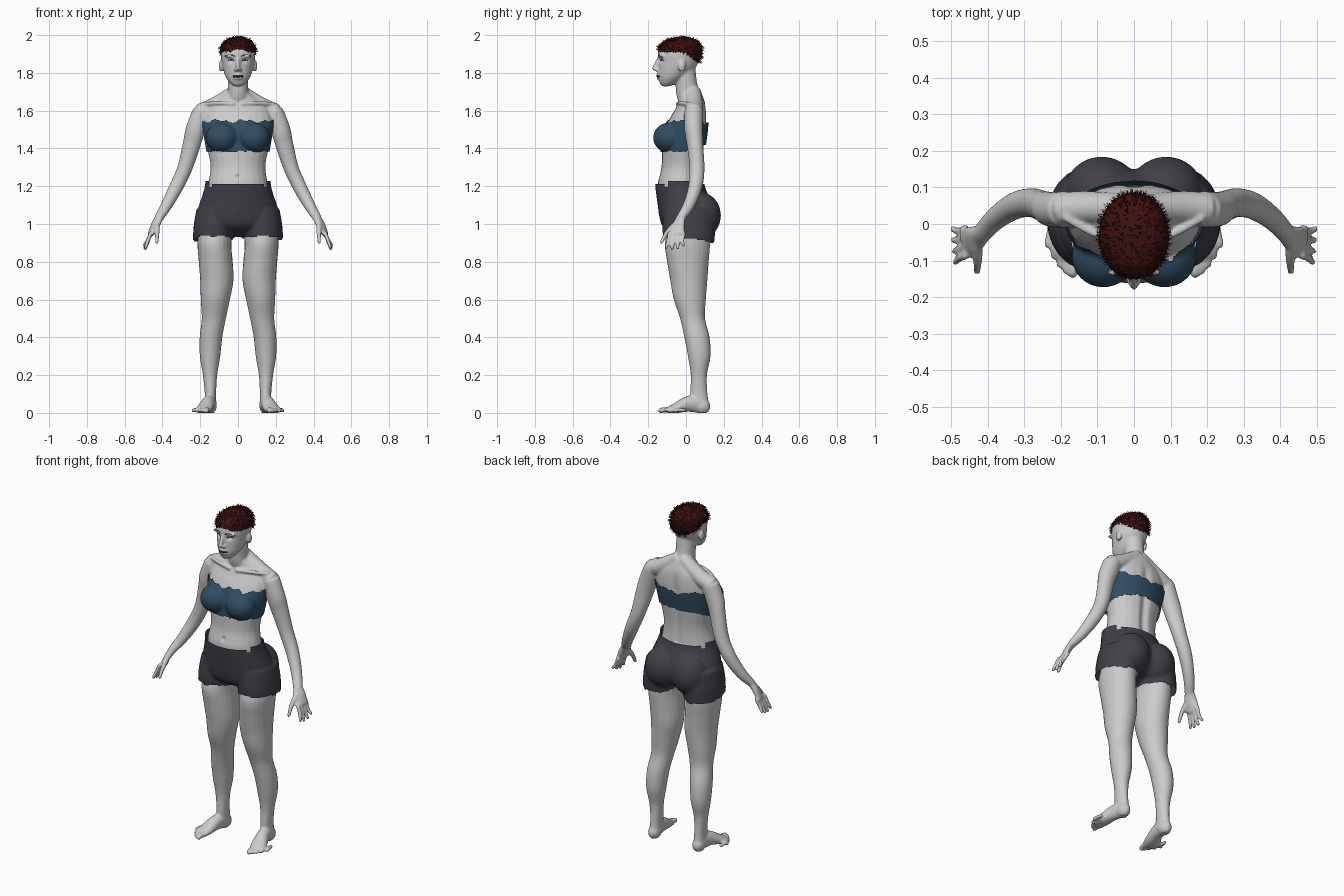
import bpy
import bmesh
import random
from math import sin, cos, pi, exp
from mathutils import Vector, Quaternion, Matrix
from mathutils.bvhtree import BVHTree

random.seed(4)
if "Cube" in bpy.data.objects:
    bpy.data.objects.remove(bpy.data.objects["Cube"])


def material(name, rgb):
    mat = bpy.data.materials.new(name)
    mat.use_nodes = True
    mat.diffuse_color = (*rgb, 1)
    mat.node_tree.nodes["Principled BSDF"].inputs["Base Color"].default_value = (*rgb, 1)
    return mat


SKIN = material("pale grey skin", (0.6, 0.6, 0.6))
CHARCOAL = material("charcoal cloth", (0.055, 0.05, 0.065))
BLUE = material("slate blue cloth", (0.03, 0.075, 0.125))
HAIR = material("dark red hair", (0.05, 0.006, 0.006))
DARK = material("near black", (0.012, 0.008, 0.008))


def spline(rows, steps=5):
    """Smoothly interpolate rows of numbers."""
    rows = [Vector(r) for r in rows]
    out = []
    for i in range(len(rows) - 1):
        a, b = rows[max(i - 1, 0)], rows[i]
        c, d = rows[i + 1], rows[min(i + 2, len(rows) - 1)]
        for k in range(steps):
            t = k / steps
            out.append(b + (c - a) * t / 2 + (a - b * 2.5 + c * 2 - d / 2) * t ** 2
                       + ((b - c) * 1.5 + (d - a) / 2) * t ** 3)
    return out + [rows[-1]]


def loft(bm, rows, flat=False, side=1, sides=24):
    """Closed tube through rows of (x, y, z, half width, half depth)."""
    rows = spline(rows)
    rings, ends = [], []
    for i, r in enumerate(rows):
        centre = Vector(r[:3])
        way = Vector(rows[min(i + 1, len(rows) - 1)][:3]) - Vector(rows[max(i - 1, 0)][:3])
        turn = Quaternion() if flat else way.to_track_quat('Z', 'Y')
        ring = []
        for k in range(sides):
            a = 2 * pi * k / sides
            p = centre + turn @ Vector((cos(a) * r[3], sin(a) * r[4], 0))
            ring.append(bm.verts.new((p.x * side, p.y, p.z)))
        rings.append(ring)
        ends.append((centre, way.normalized() * min(r[3], r[4]) * (0.3 if flat else 0.8)))
    for a, b in zip(rings, rings[1:]):
        for k in range(sides):
            n = (k + 1) % sides
            bm.faces.new((a[k], a[n], b[n], b[k]))
    for ring, (c, d), sign in ((rings[0], ends[0], -1), (rings[-1], ends[-1], 1)):
        p = c + d * sign
        tip = bm.verts.new((p.x * side, p.y, p.z))
        for k in range(sides):
            bm.faces.new((ring[k], ring[(k + 1) % sides], tip))


def ball(bm, centre, size):
    m = Matrix.Translation(centre) @ Matrix.Diagonal((*size, 1))
    bmesh.ops.create_uvsphere(bm, u_segments=24, v_segments=16, radius=1, matrix=m)


def slabs(rows, grow=0.0):
    """Rows of (height, front, back, half width) to loft rows."""
    return [(0, (f + b) / 2, z, w + grow, (b - f) / 2 + grow) for z, f, b, w in rows]


def finish(bm, name, mat, voxel=0, smooth=4):
    bmesh.ops.recalc_face_normals(bm, faces=bm.faces)
    mesh = bpy.data.meshes.new(name)
    bm.to_mesh(mesh)
    bm.free()
    obj = bpy.data.objects.new(name, mesh)
    bpy.context.scene.collection.objects.link(obj)
    if voxel:
        rem = obj.modifiers.new("blend", 'REMESH')
        rem.mode, rem.voxel_size = 'VOXEL', voxel
        sm = obj.modifiers.new("soften", 'SMOOTH')
        sm.factor, sm.iterations = 0.5, smooth
        dg = bpy.context.evaluated_depsgraph_get()
        obj.data = bpy.data.meshes.new_from_object(obj.evaluated_get(dg))
        obj.modifiers.clear()
    obj.data.materials.clear()
    obj.data.materials.append(mat)
    obj.data.shade_smooth()
    return obj


def trim(obj, keep):
    """Drop the faces whose centre fails the rule."""
    bm = bmesh.new()
    bm.from_mesh(obj.data)
    gone = [f for f in bm.faces if not keep(f.calc_center_median())]
    bmesh.ops.delete(bm, geom=gone, context='FACES')
    bm.to_mesh(obj.data)
    bm.free()


TORSO = [(1, -.08, .1, .14), (1.1, -.12, .105, .165), (1.2, -.15, .088, .16), (1.3, -.13, .085, .145),
         (1.4, -.125, .095, .162), (1.5, -.11, .108, .178), (1.56, -.085, .11, .182),
         (1.62, -.05, .105, .16), (1.66, -.035, .095, .11), (1.7, -.04, .08, .055)]
HEAD = [(1.732, -.13, -.08, .026), (1.748, -.14, -.045, .045), (1.78, -.146, 0, .066),
        (1.82, -.147, .045, .079), (1.86, -.146, .068, .087), (1.9, -.149, .08, .091),
        (1.94, -.14, .078, .086), (1.967, -.115, .062, .068), (1.982, -.08, .035, .043)]
LEG = [(.115, .02, 1, .095, .105), (.125, .008, .9, .09, .12), (.118, .01, .8, .09, .11),
       (.112, .015, .7, .088, .098), (.12, .02, .6, .077, .085), (.128, .035, .5, .064, .066),
       (.143, .058, .4, .06, .067), (.148, .07, .3, .054, .06), (.148, .068, .2, .038, .043),
       (.146, .068, .1, .03, .046), (.147, .075, .03, .034, .05)]
ARM = [(.19, .04, 1.595, .05, .05), (.225, .04, 1.5, .048, .052), (.246, .048, 1.42, .042, .048),
       (.28, .058, 1.3, .04, .04), (.325, .05, 1.2, .037, .037), (.378, .015, 1.1, .031, .03),
       (.42, -.03, 1.03, .026, .021)]


def breasts(bm, grow):
    for s in (1, -1):
        ball(bm, (s * .084, -.09, 1.457), (.08 + grow, .077 + grow, .073 + grow))


# Skin: torso, neck, head and limbs blended into one surface
bm = bmesh.new()
loft(bm, slabs(TORSO), flat=True)
loft(bm, slabs(HEAD), flat=True)
loft(bm, slabs([(1.62, -.03, .09, .07), (1.68, -.05, .08, .056), (1.74, -.055, .06, .054),
                (1.82, -.06, .05, .055)]), flat=True)
breasts(bm, -.004)
loft(bm, [(0, -.143, 1.875, .009, .01), (0, -.158, 1.845, .01, .012), (0, -.17, 1.82, .013, .012)])
ball(bm, (0, -.146, 1.79), (.026, .011, .008))
ball(bm, (0, -.145, 1.772), (.024, .011, .008))
for s in (1, -1):
    ball(bm, (s * .012, -.155, 1.815), (.01, .012, .008))
    ball(bm, (s * .09, -.022, 1.836), (.012, .02, .031))
    ball(bm, (s * .04, -.132, 1.889), (.034, .014, .008))
    loft(bm, [(.01, .04, 1.7, .04, .04), (.12, .045, 1.627, .045, .045), (.2, .04, 1.59, .047, .047)], side=s)
    loft(bm, [(.02, -.045, 1.635, .01, .01), (.1, -.03, 1.64, .01, .01), (.19, .02, 1.635, .012, .012)], side=s)
    loft(bm, LEG, flat=True, side=s)
    loft(bm, ARM, side=s)
    # Hand
    loft(bm, [(.415, -.025, 1.04, .025, .02), (.44, -.042, .99, .038, .018), (.462, -.05, .945, .042, .014)], side=s)
    for k in range(4):
        y = -.086 + .025 * k
        drop = .065 + .02 * sin((k + .7) * .85)
        loft(bm, [(.46, y, .955, .011, .011), (.478, y - .008, .947 - drop / 2, .0105, .0105),
                  (.49 + .003 * k, y - .02 + .006 * k, .95 - drop, .0085, .0085)], side=s, sides=12)
    loft(bm, [(.43, -.055, 1, .016, .016), (.428, -.1, .955, .013, .013),
              (.43, -.132, .9, .009, .009)], side=s, sides=12)
    # Foot
    ball(bm, (s * .147, .085, .035), (.034, .044, .042))
    loft(bm, [(.147, .07, .05, .032, .05), (.158, .01, .047, .036, .042), (.175, -.05, .026, .044, .028),
              (.19, -.09, .014, .045, .018)], side=s)
    for k in range(5):
        x, y = .165 + .017 * k, -.14 + .004 * k * (k + 1)
        r = .014 if k == 0 else .0105
        loft(bm, [(x - .008, y + .055, .014, r, r), (x, y + .02, .016, r, r), (x + .003, y, .01, r, r)],
             side=s, sides=12)
body = finish(bm, "body", SKIN, .0064, 3)

# Sculpt eye sockets, spine, navel and flat soles
for v in body.data.vertices:
    x, y, z = v.co
    if z > 1.8 and y < -.08:
        for s in (1, -1):
            v.co.y += .011 * exp(-((x - s * .036) / .017) ** 2 - ((z - 1.866) / .011) ** 2)
    elif 1.2 < z < 1.64 and y > .04:
        v.co.y -= .014 * exp(-(x / .022) ** 2) * min(1, (1.64 - z) * 10)
    elif 1.2 < z < 1.3 and y < -.1:
        v.co.y += .012 * exp(-(x / .009) ** 2 - ((z - 1.25) / .011) ** 2)
    v.co.z = max(v.co.z, 0)

# Chest band with ragged edges
bm = bmesh.new()
loft(bm, slabs(TORSO, .009), flat=True)
breasts(bm, .007)
band = finish(bm, "chest_band", BLUE, .007, 5)


def in_band(c):
    rag = .006 * sin(43 * c.x) + .005 * sin(97 * c.x + 1)
    back = min(max(c.y * 10, 0), 1)
    return 1.385 + .035 * back + rag / 3 < c.z < 1.545 - .02 * back + .02 * abs(c.x) / .18 * back + rag


trim(band, in_band)

# Shorts with stepped waist and open hems
bm = bmesh.new()
loft(bm, slabs([(.955, -.08, .1, .12), (.99, -.125, .14, .2), (1.04, -.142, .15, .218), (1.1, -.15, .14, .207),
                (1.15, -.157, .12, .19), (1.2, -.163, .1, .176), (1.26, -.165, .095, .172)]), flat=True)
for s in (1, -1):
    loft(bm, [(.12, .015, 1.08, .1, .13), (.13, .015, .98, .106, .14), (.136, .015, .87, .104, .132)],
         flat=True, side=s)
    ball(bm, (s * .088, .083, 1.045), (.105, .102, .12))
shorts = finish(bm, "shorts", CHARCOAL, .008, 6)


def in_shorts(c):
    w = abs(c.x)
    top = 1.213 if w < .135 else 1.195 if w < .152 else 1.226
    return .923 - .12 * c.y + .004 * sin(60 * c.x) < c.z < top


trim(shorts, in_shorts)

# Cropped hair: a cap with short bristles
bm = bmesh.new()
loft(bm, slabs(HEAD, .006), flat=True)
hair = finish(bm, "hair", HAIR, .006, 2)
trim(hair, lambda c: c.z > 1.908 + .015 * exp(-(c.x / .05) ** 2) * (c.y < -.05)
     - .65 * max(0, c.y + .015) + random.uniform(-.005, .005))
bm = bmesh.new()
bm.from_mesh(hair.data)
for f in random.sample(list(bm.faces), min(900, len(bm.faces))):
    c = f.calc_center_median()
    lean = Vector([random.uniform(-.6, .6) for _ in range(3)]) - Vector((0, 0, .4))
    tip = bm.verts.new(c + (f.normal + lean) * .011)
    tip.co.z = min(tip.co.z, 2)
    base = [bm.verts.new(v.co.lerp(c, .5)) for v in f.verts]
    for k in range(len(base)):
        bm.faces.new((base[k - 1], base[k], tip))
bm.to_mesh(hair.data)
bm.free()

# Brows, lash lines and mouth laid on the face
bm = bmesh.new()
bm.from_mesh(body.data)
face = BVHTree.FromBMesh(bm)
bm.free()


def stroke(name, points, thick, side=1):
    rows = []
    for x, z in points:
        hit = face.ray_cast(Vector((x * side, -1, z)), Vector((0, 1, 0)))[0]
        rows.append((x, hit.y, z, thick * .6, thick))
    out = bmesh.new()
    loft(out, rows, side=side, sides=8)
    finish(out, name, DARK)


for s, word in ((1, "left"), (-1, "right")):
    stroke(word + "_brow", [(.018, 1.888), (.04, 1.896), (.066, 1.888)], .0028, s)
    stroke(word + "_lashes", [(.022, 1.864), (.037, 1.869), (.052, 1.864)], .002, s)
stroke("mouth", [(-.026, 1.781), (-.012, 1.782), (0, 1.781), (.012, 1.782), (.026, 1.781)], .005)
